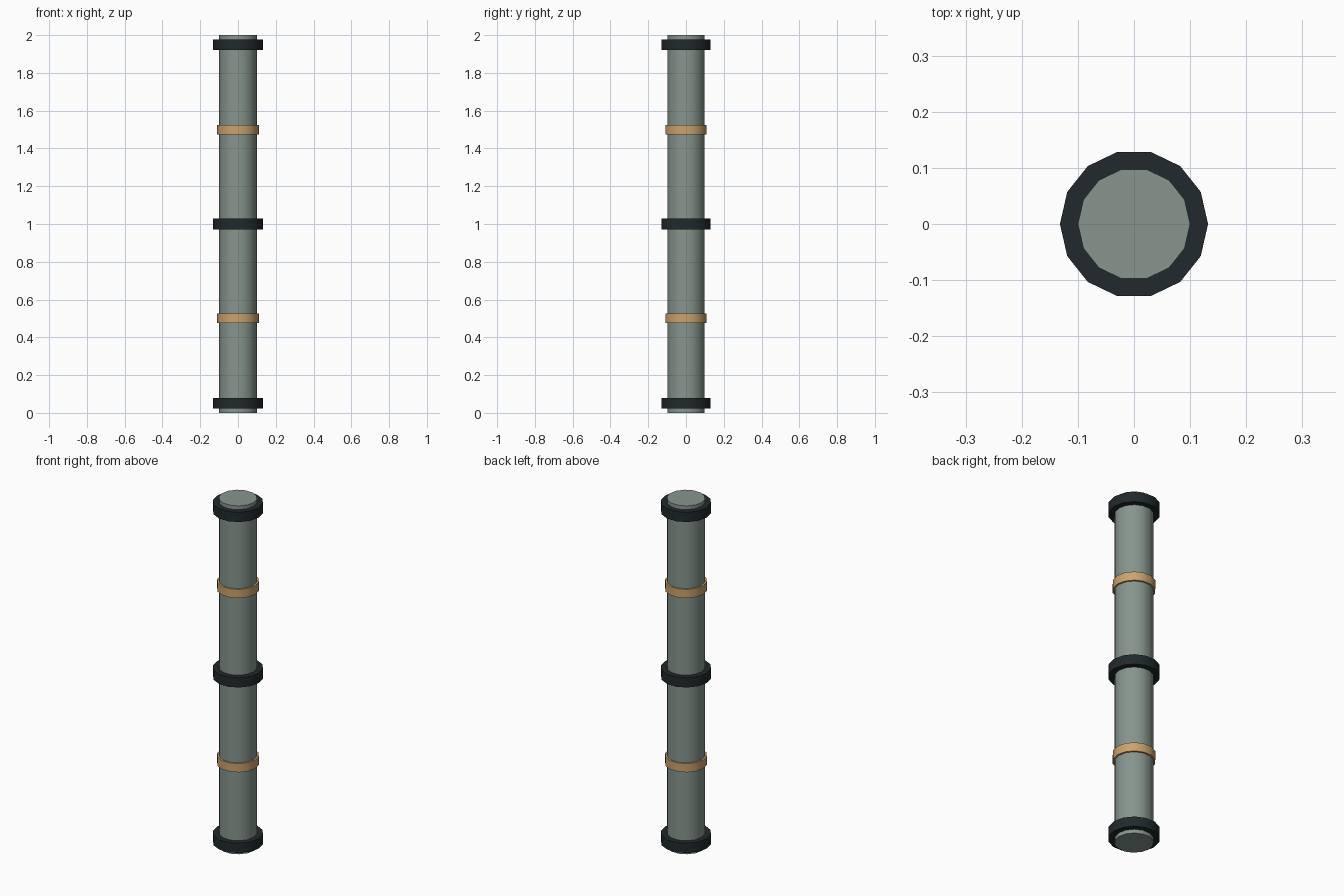
import bpy
import math

if "Cube" in bpy.data.objects:
    bpy.data.objects.remove(bpy.data.objects["Cube"])

SIDES = 14


def material(name, rgb):
    mat = bpy.data.materials.new(name)
    mat.diffuse_color = (*rgb, 1.0)
    mat.use_nodes = True
    mat.node_tree.nodes["Principled BSDF"].inputs["Base Color"].default_value = mat.diffuse_color
    return mat


def cylinder(name, radius, height, z, mat):
    # quarter turn puts a corner on the x axis
    bpy.ops.mesh.primitive_cylinder_add(
        vertices=SIDES, radius=radius, depth=height,
        location=(0, 0, z), rotation=(0, 0, math.pi / 2))
    obj = bpy.context.object
    obj.name = name
    obj.data.materials.append(mat)
    bpy.ops.object.shade_smooth_by_angle(angle=math.radians(30))
    return obj


pipe_grey = material("pipe_grey", (0.24, 0.30, 0.265))
dark_metal = material("dark_metal", (0.015, 0.022, 0.025))
copper = material("copper", (0.60, 0.36, 0.155))

# Main pipe
cylinder("pipe", 0.10, 2.0, 1.0, pipe_grey)

# Dark flanges at the ends and middle
for label, z in (("bottom", 0.05), ("middle", 1.0), ("top", 1.95)):
    cylinder(label + "_flange", 0.132, 0.056, z, dark_metal)

# Thin copper bands between the flanges
for label, z in (("lower", 0.5), ("upper", 1.5)):
    cylinder(label + "_band", 0.11, 0.05, z, copper)
